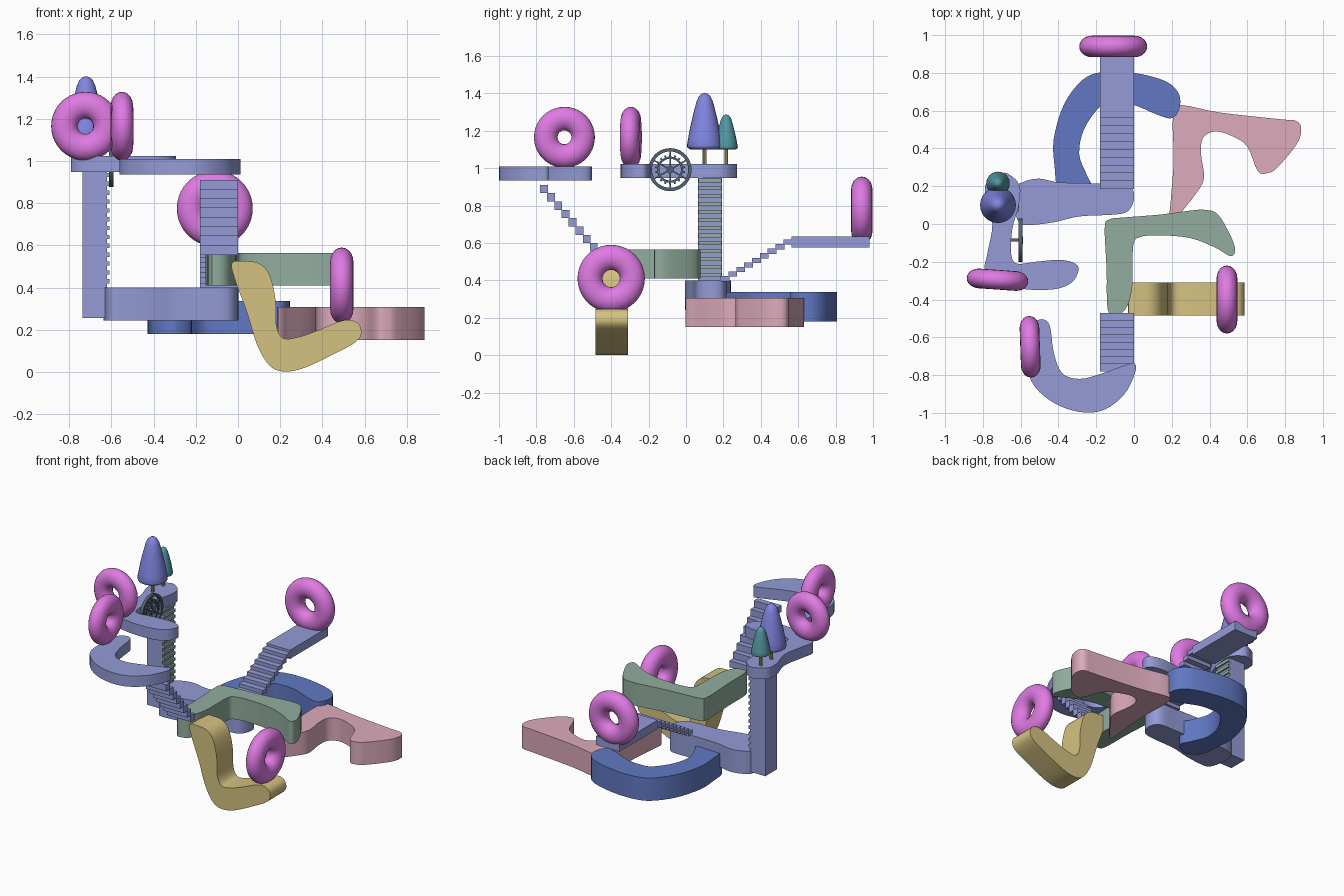
import bpy, bmesh, math
from math import radians, pi, cos, sin
from mathutils import Vector, Matrix

if "Cube" in bpy.data.objects:
    bpy.data.objects.remove(bpy.data.objects["Cube"])


def material(name, rgb):
    m = bpy.data.materials.new(name)
    m.diffuse_color = [(c / 255) ** 2.2 for c in rgb] + [1]
    m.use_nodes = True
    m.node_tree.nodes["Principled BSDF"].inputs["Base Color"].default_value = m.diffuse_color
    return m


LILAC = material("lilac", (147, 154, 214))
BLUE = material("blue", (97, 120, 194))
ROSE = material("rose", (220, 170, 186))
GREEN = material("green", (145, 172, 157))
SAND = material("sand", (212, 193, 128))
MAGENTA = material("magenta", (222, 122, 226))
VIOLET = material("violet", (128, 132, 224))
TEAL = material("teal", (84, 150, 160))
WOOD = material("wood", (205, 170, 115))
STEEL = material("steel", (85, 98, 115))


def finish(name, bm, mat, angle=35):
    bmesh.ops.recalc_face_normals(bm, faces=bm.faces)
    me = bpy.data.meshes.new(name)
    bm.to_mesh(me)
    bm.free()
    me.materials.append(mat)
    ob = bpy.data.objects.new(name, me)
    bpy.context.collection.objects.link(ob)
    bpy.ops.object.select_all(action='DESELECT')
    ob.select_set(True)
    bpy.context.view_layer.objects.active = ob
    bpy.ops.object.shade_smooth_by_angle(angle=radians(angle))
    return ob


def smooth_loop(pts, n=4):
    """Closed Catmull-Rom curve through the points."""
    out, k = [], len(pts)
    P = [Vector(p) for p in pts]
    for i in range(k):
        a, b, c, d = P[i - 1], P[i], P[(i + 1) % k], P[(i + 2) % k]
        for j in range(n):
            t = j / n
            out.append(0.5 * (2 * b + (c - a) * t + (2 * a - 5 * b + 4 * c - d) * t * t
                              + (3 * b - a - 3 * c + d) * t ** 3))
    return out


def slab(name, pts, lo, hi, mat, axis='z'):
    """Smooth outline extruded from lo to hi along z or y."""
    bm = bmesh.new()
    place = (lambda p: (p.x, p.y, lo)) if axis == 'z' else (lambda p: (p.x, lo, p.y))
    f = bm.faces.new([bm.verts.new(place(p)) for p in smooth_loop(pts)])
    r = bmesh.ops.extrude_face_region(bm, geom=[f], use_keep_orig=True)
    d = Vector((0, 0, hi - lo)) if axis == 'z' else Vector((0, hi - lo, 0))
    bmesh.ops.translate(bm, vec=d, verts=[g for g in r['geom'] if isinstance(g, bmesh.types.BMVert)])
    return finish(name, bm, mat)


def add_box(bm, lo, hi):
    lo, hi = Vector(lo), Vector(hi)
    bmesh.ops.create_cube(bm, size=1, matrix=Matrix.Translation((lo + hi) / 2)
                          @ Matrix.Diagonal((*(hi - lo), 1)))


def boxes(name, spans, mat):
    bm = bmesh.new()
    for lo, hi in spans:
        add_box(bm, lo, hi)
    return finish(name, bm, mat)


def lathe(bm, prof, seg, closed=False):
    """Revolve (radius, height) points round z."""
    vs = [[bm.verts.new((r * cos(2 * pi * i / seg), r * sin(2 * pi * i / seg), z))
           for r, z in prof] for i in range(seg)]
    for i in range(seg):
        for j in range(len(prof) - (0 if closed else 1)):
            k = (j + 1) % len(prof)
            bm.faces.new((vs[i][j], vs[i - 1][j], vs[i - 1][k], vs[i][k]))
    bmesh.ops.remove_doubles(bm, verts=bm.verts, dist=1e-5)


def ring(name, loc, major, minor, half, rot):
    bm = bmesh.new()
    lathe(bm, [(major + minor * cos(a * pi / 10), half * sin(a * pi / 10))
               for a in range(20)], 40, True)
    ob = finish(name, bm, MAGENTA, 60)
    ob.location, ob.rotation_euler = loc, rot


# Curved platforms
slab("back_crescent_platform", [(-.40, .18), (-.42, .3), (-.425, .45), (-.37, .635), (-.27, .765),
     (-.16, .805), (0, .8), (.165, .757), (.237, .69), (.24, .61), (.2, .56), (.12, .58), (0, .63),
     (-.1, .64), (-.18, .62), (-.265, .5), (-.29, .37), (-.25, .26), (-.22, .18), (-.31, .12)],
     .18, .337, BLUE)
slab("middle_platform", [(-.63, .19), (-.58, .225), (-.5, .24), (-.39, .22), (-.18, .215), (-.06, .215),
     (-.01, .19), (0, .13), (-.03, .07), (-.1, .05), (-.29, .04), (-.42, .01), (-.55, -.005),
     (-.61, .01), (-.635, .1)], .243, .4, LILAC)
slab("upper_left_platform", [(-.70, .27), (-.65, .255), (-.605, .2), (-.61, .1), (-.645, -.03),
     (-.65, -.16), (-.62, -.21), (-.52, -.2), (-.39, -.19), (-.31, -.21), (-.295, -.25), (-.33, -.31),
     (-.42, -.345), (-.58, -.345), (-.72, -.31), (-.79, -.25), (-.775, -.15), (-.75, 0), (-.785, .13),
     (-.78, .22)], .947, 1.023, LILAC)
slab("upper_front_platform", [(-.52, -.515), (-.48, -.505), (-.445, -.54), (-.425, -.68), (-.38, -.79),
     (-.29, -.82), (-.18, -.795), (-.04, -.745), (.005, -.74), (.005, -.79), (-.05, -.9), (-.15, -.98),
     (-.26, -.998), (-.39, -.965), (-.5, -.89), (-.555, -.8), (-.56, -.66), (-.545, -.55)],
     .935, 1.01, LILAC)
slab("green_platform", [(-.155, -.02), (-.13, .025), (-.05, .035), (.14, .05), (.29, .07), (.375, .075),
     (.445, .05), (.515, -.07), (.535, -.14), (.51, -.17), (.43, -.125), (.3, -.075), (.14, -.06),
     (.03, -.07), (-.005, -.12), (-.01, -.34), (-.045, -.45), (-.1, -.48), (-.14, -.45), (-.145, -.24)],
     .41, .565, GREEN)
slab("rose_platform", [(.185, .01), (.195, .13), (.21, .34), (.205, .54), (.225, .62), (.285, .625),
     (.455, .59), (.77, .555), (.86, .545), (.885, .5), (.86, .42), (.76, .3), (.71, .27), (.655, .28),
     (.6, .41), (.52, .465), (.43, .49), (.365, .455), (.355, .37), (.37, .24), (.32, .15), (.24, .05),
     (.205, .005)], .152, .307, ROSE)

# Upright slide, outline drawn in x-z
slab("sand_slide", [(-.03, .515), (.03, .525), (.1, .515), (.15, .46), (.178, .34), (.182, .22),
     (.215, .16), (.29, .167), (.385, .2), (.5, .245), (.565, .235), (.585, .185), (.555, .14),
     (.455, .085), (.315, .02), (.22, .002), (.15, .03), (.09, .13), (.04, .29), (-.01, .425)],
     -.485, -.31, SAND, 'y')

# Column with ladder rungs
boxes("column", [((-.738, .065, .255), (-.62, .192, .96))], LILAC)
boxes("ladder_rungs", [((-.625, .067, .42 + i * .042), (-.608, .19, .44 + i * .042))
                       for i in range(13)], GREEN)

# Stairs and landing
boxes("front_stairs", [((-.18, -.78 + i * .038, .866 - i * .0445), (0, -.738 + i * .038, .911 - i * .0445))
                       for i in range(8)], LILAC)
boxes("back_stairs", [((-.18, .185 + i * .042, .395 + i * .0245), (0, .232 + i * .042, .423 + i * .0245))
                      for i in range(9)], LILAC)
boxes("back_landing", [((-.18, .565, .575), (0, .98, .635))], LILAC)

# Goal rings
ring("back_ring", (-.11, .94, .775), .113, .067, .057, (pi / 2, 0, 0))
ring("right_ring", (.492, -.4, .41), .113, .067, .055, (0, pi / 2, 0))
ring("left_ring", (-.723, -.295, 1.165), .1, .063, .052, (pi / 2, 0, radians(-4)))
ring("front_ring", (-.55, -.65, 1.165), .1, .063, .052, (0, pi / 2, radians(2)))

# Trees
for name, y, rad, base, top, mat in (("tall_tree", .1, .095, 1.1, 1.402, VIOLET),
                                     ("small_tree", .215, .062, 1.1, 1.287, TEAL)):
    shape = [(0, .03), (.8, 0), (.97, .03), (1, .07), (.93, .2), (.8, .42), (.62, .66),
             (.46, .85), (.33, .94), (.17, .985), (0, 1)]
    bm = bmesh.new()
    lathe(bm, [(r * rad, base + h * (top - base)) for r, h in shape], 24)
    finish(name + "_crown", bm, mat, 60).location = (-.72, y, 0)
    bm = bmesh.new()
    lathe(bm, [(0, 1.0), (.011, 1.0), (.011, 1.14), (0, 1.14)], 10)
    finish(name + "_trunk", bm, WOOD).location = (-.72, y, 0)

# Spoked gear wheel
bm = bmesh.new()
for r0, r1, h in ((.097, .115, .011), (.058, .07, .007), (.0, .02, .012)):
    lathe(bm, [(r0, -h), (r1, -h), (r1, h), (r0, h)], 40, r0 > 0)
for count, a, b, w in ((6, .015, .1, .007), (18, .066, .08, .01)):
    for i in range(count):
        m = Matrix.Rotation(2 * pi * i / count, 4, 'Z') @ Matrix.Translation(((a + b) / 2, 0, 0))
        bmesh.ops.create_cube(bm, size=1, matrix=m @ Matrix.Diagonal((b - a, w, .01, 1)))
wheel = finish("gear_wheel", bm, STEEL)
wheel.location, wheel.rotation_euler = (-.6, -.085, .992), (0, pi / 2, 0)
boxes("wheel_axle", [((-.66, -.092, .985), (-.6, -.078, .999))], STEEL)
